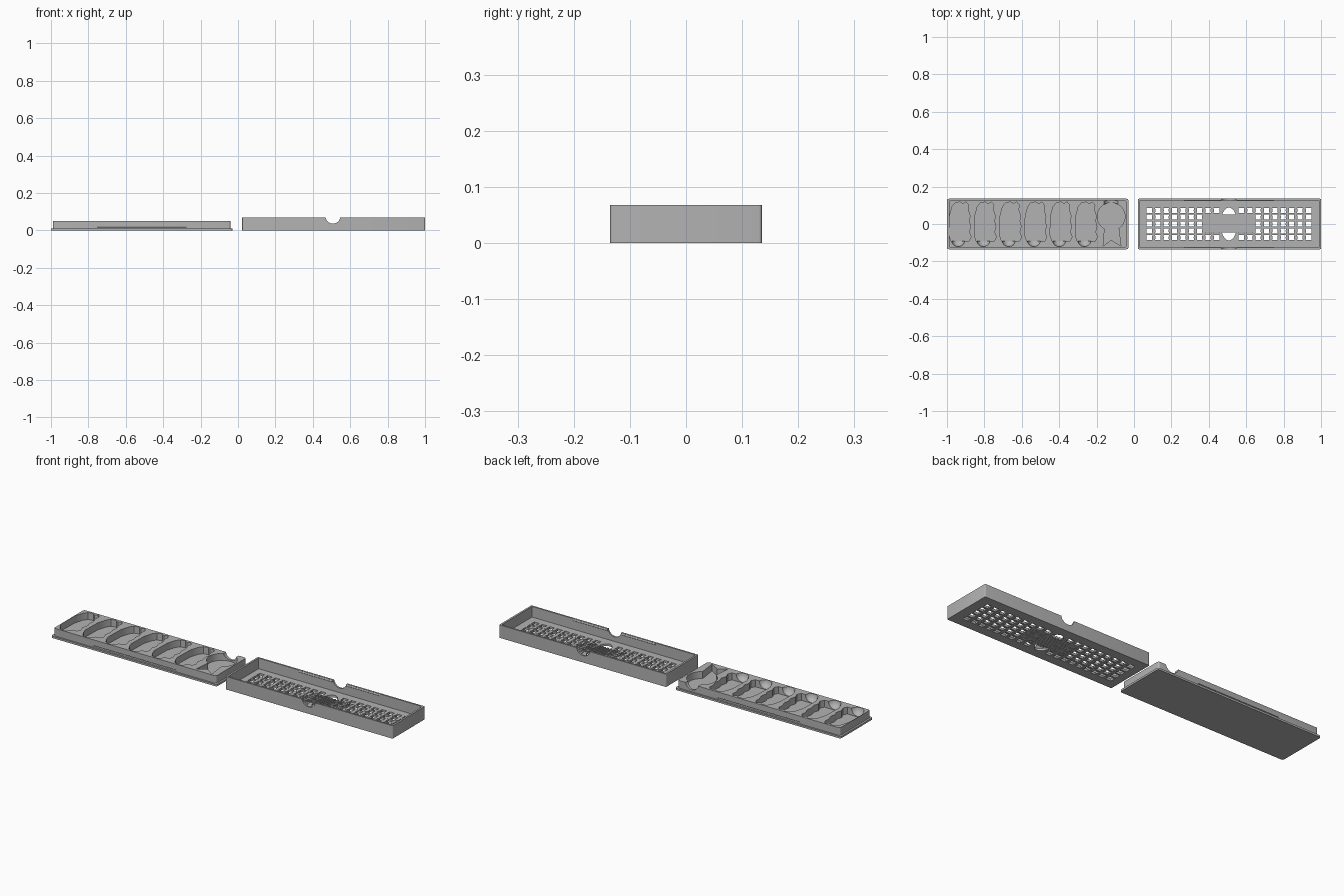
import bpy, bmesh, math
from mathutils import Matrix, Vector

cube = bpy.data.objects.get("Cube")
if cube:
    bpy.data.objects.remove(cube)

grey = bpy.data.materials.new("plain grey")
grey.use_nodes = True
colour = (0.45, 0.45, 0.45, 1)
grey.diffuse_color = colour
grey.node_tree.nodes["Principled BSDF"].inputs["Base Color"].default_value = colour


def finish(name, bm):
    bmesh.ops.recalc_face_normals(bm, faces=bm.faces)
    mesh = bpy.data.meshes.new(name)
    bm.to_mesh(mesh)
    bm.free()
    mesh.materials.append(grey)
    ob = bpy.data.objects.new(name, mesh)
    bpy.context.collection.objects.link(ob)
    return ob


def add_prism(bm, points, z0, z1):
    face = bm.faces.new([bm.verts.new((x, y, z0)) for x, y in points])
    out = bmesh.ops.extrude_face_region(bm, geom=[face])
    verts = [g for g in out["geom"] if isinstance(g, bmesh.types.BMVert)]
    bmesh.ops.translate(bm, verts=verts, vec=(0, 0, z1 - z0))


def ellipse(cx, cy, rx, ry, n=32):
    return [(cx + rx * math.cos(i * math.tau / n), cy + ry * math.sin(i * math.tau / n))
            for i in range(n)]


def rectangle(x0, x1, y0, y1, r=0.0):
    if not r:
        return [(x0, y0), (x1, y0), (x1, y1), (x0, y1)]
    points = []
    for k, (cx, cy) in enumerate(rectangle(x0 + r, x1 - r, y0 + r, y1 - r)):
        for i in range(5):
            a = math.pi * (1 + k / 2 + i / 8)
            points.append((cx + r * math.cos(a), cy + r * math.sin(a)))
    return points


def prism(name, points, z0, z1):
    bm = bmesh.new()
    add_prism(bm, points, z0, z1)
    return finish(name, bm)


def add_rod(bm, axis, r, length, centre, n=32):
    turn = Matrix.Rotation(math.pi / 2, 4, "Y" if axis == "x" else "X")
    bmesh.ops.create_cone(bm, cap_ends=True, segments=n, radius1=r, radius2=r,
                          depth=length, matrix=Matrix.Translation(centre) @ turn)


def cut(ob, bm):
    cutter = finish(ob.name + "_cutter", bm)
    cutter.hide_render = True
    mod = ob.modifiers.new("cut", "BOOLEAN")
    mod.operation, mod.solver, mod.object = "DIFFERENCE", "EXACT", cutter
    bpy.context.view_layer.objects.active = ob
    bpy.ops.object.modifier_apply(modifier=mod.name)
    bpy.data.objects.remove(cutter)


# Tray: base flange and inner block
prism("tray_flange", rectangle(-1, -0.03, -0.135, 0.135, 0.01), 0, 0.01)
tray = prism("tray_block", rectangle(-0.99, -0.04, -0.126, 0.126, 0.01), 0.008, 0.05)

# Six figure-shaped pockets
outline = [(-9, -17), (-11, -11), (-10.5, 8), (-8, 17), (-5, 21), (0, 22), (3, 20),
           (6, 22), (8.5, 19), (8, 14), (10, 8), (9, 3), (10.5, -2), (9, -8),
           (11, -13), (9, -17)]
starts = [-0.93 + 0.135 * i for i in range(6)]
bm = bmesh.new()
for x in starts:
    add_prism(bm, [(x + u * 0.00535, v * 0.00535) for u, v in outline], 0.013, 0.08)
cut(tray, bm)

# Finger scoops in front of each pocket
bm = bmesh.new()
for x in starts:
    bmesh.ops.create_uvsphere(bm, u_segments=24, v_segments=12, radius=0.036,
                              matrix=Matrix.Translation((x - 0.01, -0.085, 0.051)))
cut(tray, bm)

# Rosette pocket: disc, forked ribbon and rear finger notch
bm = bmesh.new()
add_prism(bm, ellipse(-0.122, 0.04, 0.074, 0.074, 40), 0.013, 0.08)
cut(tray, bm)
bm = bmesh.new()
add_prism(bm, [(-0.155, 0.0), (-0.165, -0.118), (-0.122, -0.085),
               (-0.07, -0.118), (-0.085, 0.0)], 0.013, 0.08)
cut(tray, bm)
bm = bmesh.new()
add_rod(bm, "y", 0.038, 0.06, (-0.122, 0.125, 0.058))
cut(tray, bm)

# Snap grooves along both long sides
bm = bmesh.new()
for side in (-1, 1):
    add_rod(bm, "x", 0.0052, 0.48, (-0.515, side * 0.127, 0.0165), 12)
cut(tray, bm)

# Lid walls with thumb notches
MID = 0.5075
walls = prism("lid_walls", rectangle(0.022, 1, -0.135, 0.135, 0.005), 0, 0.068)
bm = bmesh.new()
add_prism(bm, rectangle(0.032, 0.99, -0.126, 0.126, 0.004), -0.1, 0.2)
cut(walls, bm)
notch = (MID, 0, 0.076)
bm = bmesh.new()
add_rod(bm, "y", 0.04, 0.4, notch)
cut(walls, bm)

# Snap ridges inside the walls, interrupted by the notches
bm = bmesh.new()
for side in (-1, 1):
    for end in (-1, 1):
        add_rod(bm, "x", 0.005, 0.2, (MID + end * 0.14, side * 0.127, 0.062), 12)
finish("lid_snap_ridges", bm)

# Lid floor with a pierced lattice and an oval opening
FLOOR = 0.012
floor = prism("lid_floor", rectangle(0.03, 0.992, -0.128, 0.128), 0, FLOOR)
step_x, step_y = 0.0447, 0.0365
columns = [MID + (i - 9.5) * step_x for i in range(20)]
rows = [(j - 2) * step_y for j in range(5)]
bm = bmesh.new()
for x in columns:
    if abs(x - MID) > 0.04:
        for y in rows:
            add_prism(bm, rectangle(x - 0.0165, x + 0.0165, y - 0.0135, y + 0.0135),
                      -0.1, 0.1)
add_prism(bm, ellipse(MID, 0, 0.044, 0.088), -0.1, 0.1)
cut(floor, bm)

# Oval links on the lattice bars
bm = bmesh.new()
for x in columns[:-1]:
    if abs(x + step_x / 2 - MID) > 0.06:
        for y in rows:
            add_prism(bm, ellipse(x + step_x / 2, y, 0.0095, 0.018, 16), 0.001, FLOOR + 0.001)
finish("lid_lattice_links", bm)

# Central plate with slanted ribs
prism("centre_plate", rectangle(0.38, 0.64, -0.045, 0.05), 0.003, 0.009)
bm = bmesh.new()
for i in range(14):
    x = 0.383 + i * 0.0165
    add_prism(bm, [(x, -0.045), (x + 0.008, -0.045), (x + 0.04, 0.05), (x + 0.032, 0.05)],
              0.0, FLOOR + 0.003)
finish("centre_ribs", bm)

for ob in (tray, walls):
    bpy.ops.object.select_all(action="DESELECT")
    ob.select_set(True)
    bpy.context.view_layer.objects.active = ob
    bpy.ops.object.shade_smooth_by_angle(angle=math.radians(30))
